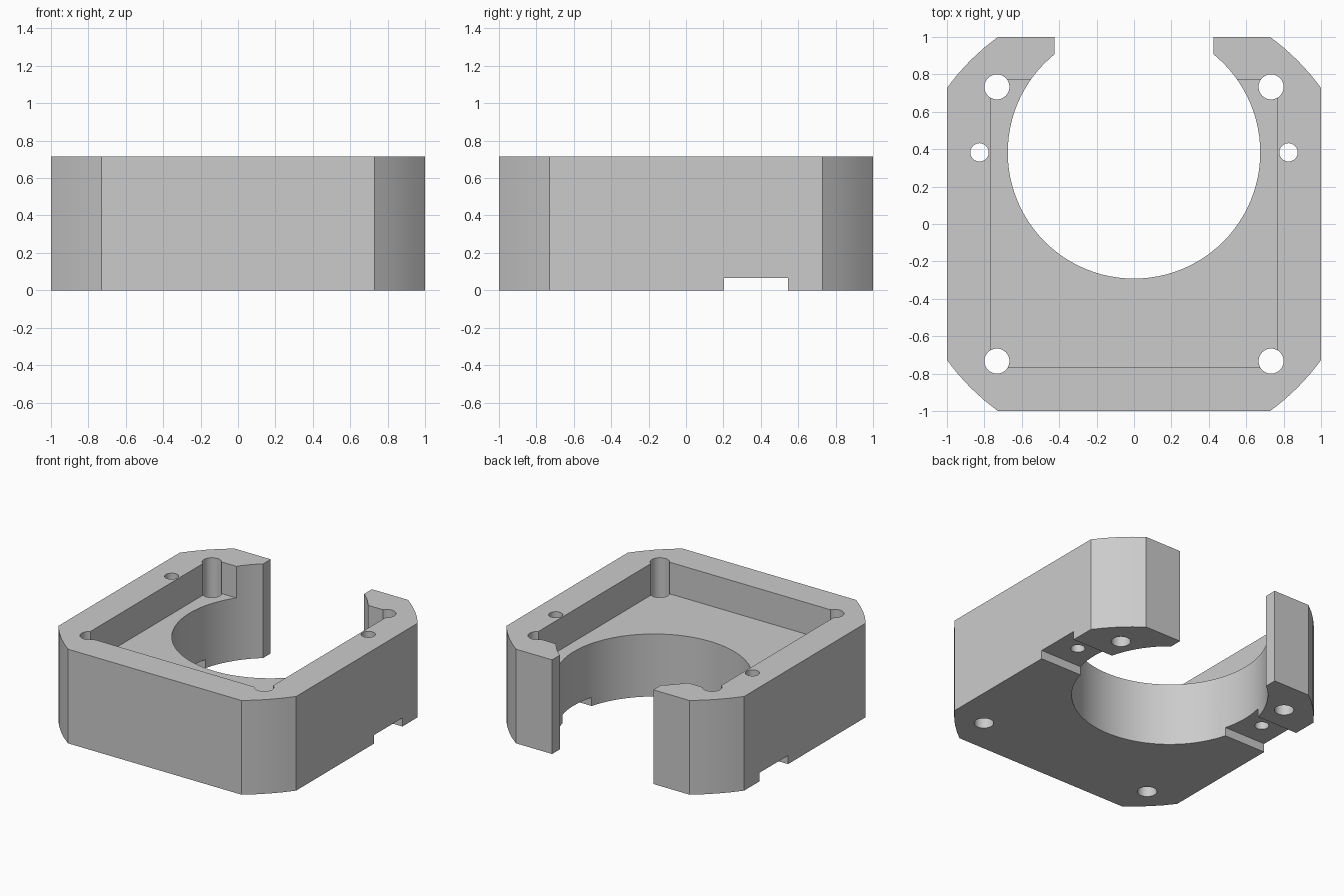
import bpy
import bmesh
from math import radians, sin, cos
from mathutils import Matrix, Vector

cube = bpy.data.objects.get("Cube")
if cube:
    bpy.data.objects.remove(cube, do_unlink=True)

HEIGHT = 0.715
POCKET_FLOOR = 0.475
BORE_Y = 0.383

grey = bpy.data.materials.new("light grey")
grey.use_nodes = True
colour = (0.6, 0.6, 0.6, 1)
grey.diffuse_color = colour
grey.node_tree.nodes["Principled BSDF"].inputs["Base Color"].default_value = colour


def add_object(name, bm):
    mesh = bpy.data.meshes.new(name)
    bmesh.ops.recalc_face_normals(bm, faces=bm.faces)
    bm.to_mesh(mesh)
    bm.free()
    mesh.materials.append(grey)
    obj = bpy.data.objects.new(name, mesh)
    bpy.context.collection.objects.link(obj)
    return obj


def box(name, low, high):
    low, high = Vector(low), Vector(high)
    bm = bmesh.new()
    bmesh.ops.create_cube(bm, size=1, matrix=Matrix.Translation((low + high) / 2)
                          @ Matrix.Diagonal((*(high - low), 1)))
    return add_object(name, bm)


def cylinder(name, x, y, radius, sides):
    bm = bmesh.new()
    bmesh.ops.create_cone(bm, cap_ends=True, segments=sides, radius1=radius,
                          radius2=radius, depth=2,
                          matrix=Matrix.Translation((x, y, HEIGHT / 2)))
    return add_object(name, bm)


def cut(target, cutter):
    mod = target.modifiers.new(cutter.name, "BOOLEAN")
    mod.operation = "DIFFERENCE"
    mod.solver = "EXACT"
    mod.object = cutter
    bpy.context.view_layer.objects.active = target
    bpy.ops.object.modifier_apply(modifier=mod.name)
    bpy.data.objects.remove(cutter, do_unlink=True)


# Square block whose corners are rounded by one large arc
bm = bmesh.new()
ring = []
for quarter in range(4):
    for step in range(5):
        a = radians(36.1 + step * 4.45)
        p = Vector((min(1, 1.237 * cos(a)), min(1, 1.237 * sin(a)), 0))
        ring.append(bm.verts.new(Matrix.Rotation(radians(90 * quarter), 3, "Z") @ p))
base = bm.faces.new(ring)
walls = bmesh.ops.extrude_face_region(bm, geom=[base])
bmesh.ops.translate(bm, vec=(0, 0, HEIGHT),
                    verts=[v for v in walls["geom"] if isinstance(v, bmesh.types.BMVert)])
housing = add_object("motor_housing", bm)

# Recess in the top, main bore and its opening at the back
cut(housing, box("pocket", (-0.767, -0.767, POCKET_FLOOR), (0.767, 0.77, 1)))
cut(housing, cylinder("bore", 0, BORE_Y, 0.675, 96))
cut(housing, box("back_opening", (-0.425, BORE_Y, -1), (0.425, 1.5, 2)))

# Cross slot under the base
cut(housing, box("cross_slot", (-1.5, 0.203, -0.5), (1.5, 0.545, 0.065)))

# Corner screw holes and side pin holes
for side in (-1, 1):
    for end in (-1, 1):
        cut(housing, cylinder("screw_hole", side * 0.733, end * 0.733, 0.067, 32))
    cut(housing, cylinder("pin_hole", side * 0.826, BORE_Y, 0.049, 32))

bpy.ops.object.select_all(action="DESELECT")
housing.select_set(True)
bpy.context.view_layer.objects.active = housing
bpy.ops.object.shade_smooth_by_angle(angle=radians(15))
